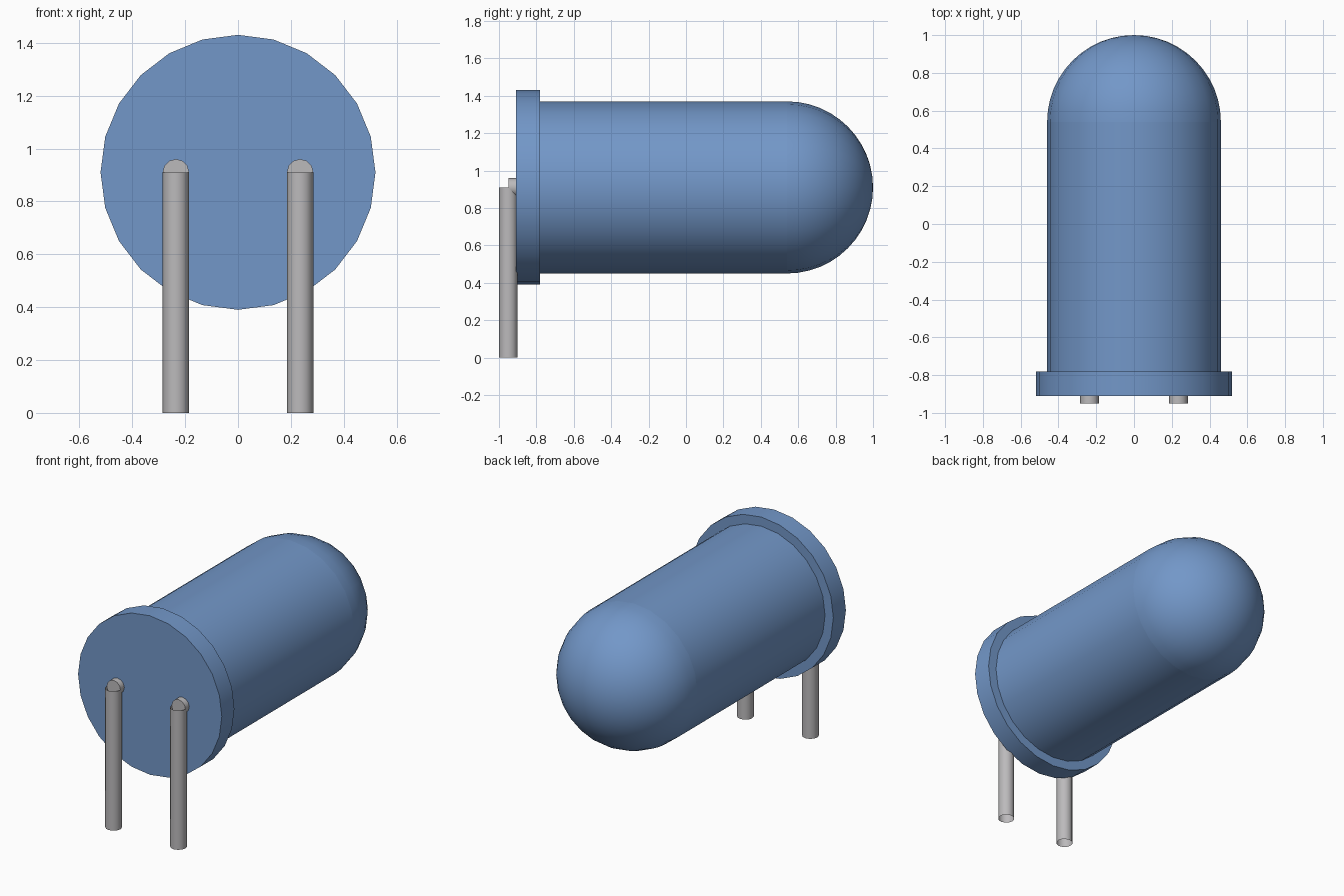
import bpy
import bmesh
import math
from mathutils import Matrix

cube = bpy.data.objects.get("Cube")
if cube:
    bpy.data.objects.remove(cube, do_unlink=True)

AXIS_Z = 0.91      # height of the lens axis
LENS_R = 0.46
LEAD_R = 0.05
LEAD_X = 0.235
LEAD_Y = -0.95


def material(name, rgb):
    mat = bpy.data.materials.new(name)
    mat.use_nodes = True
    color = (*rgb, 1.0)
    mat.diffuse_color = color
    mat.node_tree.nodes["Principled BSDF"].inputs["Base Color"].default_value = color
    return mat


BLUE = material("blue_plastic", (0.17, 0.31, 0.58))
GREY = material("grey_metal", (0.50, 0.49, 0.50))


def finish(name, bm, mat):
    bmesh.ops.recalc_face_normals(bm, faces=bm.faces)
    mesh = bpy.data.meshes.new(name)
    bm.to_mesh(mesh)
    bm.free()
    mesh.materials.append(mat)
    obj = bpy.data.objects.new(name, mesh)
    bpy.context.collection.objects.link(obj)
    bpy.ops.object.select_all(action='DESELECT')
    bpy.context.view_layer.objects.active = obj
    obj.select_set(True)
    bpy.ops.object.shade_smooth_by_angle(angle=math.radians(40))
    return obj


def lathe(name, profile, mat, segments=24):
    """Revolve (radius, y) points around the lens axis."""
    bm = bmesh.new()
    verts = [bm.verts.new((r, y, 0)) for r, y in profile]
    edges = [bm.edges.new(pair) for pair in zip(verts, verts[1:])]
    bmesh.ops.spin(bm, geom=verts + edges, cent=(0, 0, 0), axis=(0, 1, 0),
                   angle=math.tau, steps=segments, use_merge=True)
    bmesh.ops.remove_doubles(bm, verts=bm.verts, dist=1e-5)
    bmesh.ops.translate(bm, verts=bm.verts, vec=(0, 0, AXIS_Z))
    return finish(name, bm, mat)


def rod(name, length, matrix, mat, capped):
    bm = bmesh.new()
    bmesh.ops.create_cone(bm, cap_ends=capped, segments=12, radius1=LEAD_R,
                          radius2=LEAD_R, depth=length, matrix=matrix)
    return finish(name, bm, mat)


# Lens: flange, barrel and hemispherical tip
lathe("flange", [(0, -0.91), (0.52, -0.91), (0.52, -0.78), (0, -0.78)], BLUE)
lathe("barrel", [(LENS_R, -0.78), (LENS_R, 0.54)], BLUE)
arc = [math.radians(7.5 * i) for i in range(12)]
lathe("dome", [(LENS_R * math.cos(a), 0.54 + LENS_R * math.sin(a)) for a in arc]
      + [(0, 1.0)], BLUE)

# Leads: an open upright tube and a short stub into the flange on each side
for side, x in (("left", LEAD_X), ("right", -LEAD_X)):
    rod(side + "_lead", AXIS_Z,
        Matrix.Translation((x, LEAD_Y, AXIS_Z / 2)), GREY, False)
    rod(side + "_lead_stub", 0.05,
        Matrix.Translation((x, LEAD_Y + 0.025, AXIS_Z))
        @ Matrix.Rotation(math.pi / 2, 4, 'X'), GREY, True)
